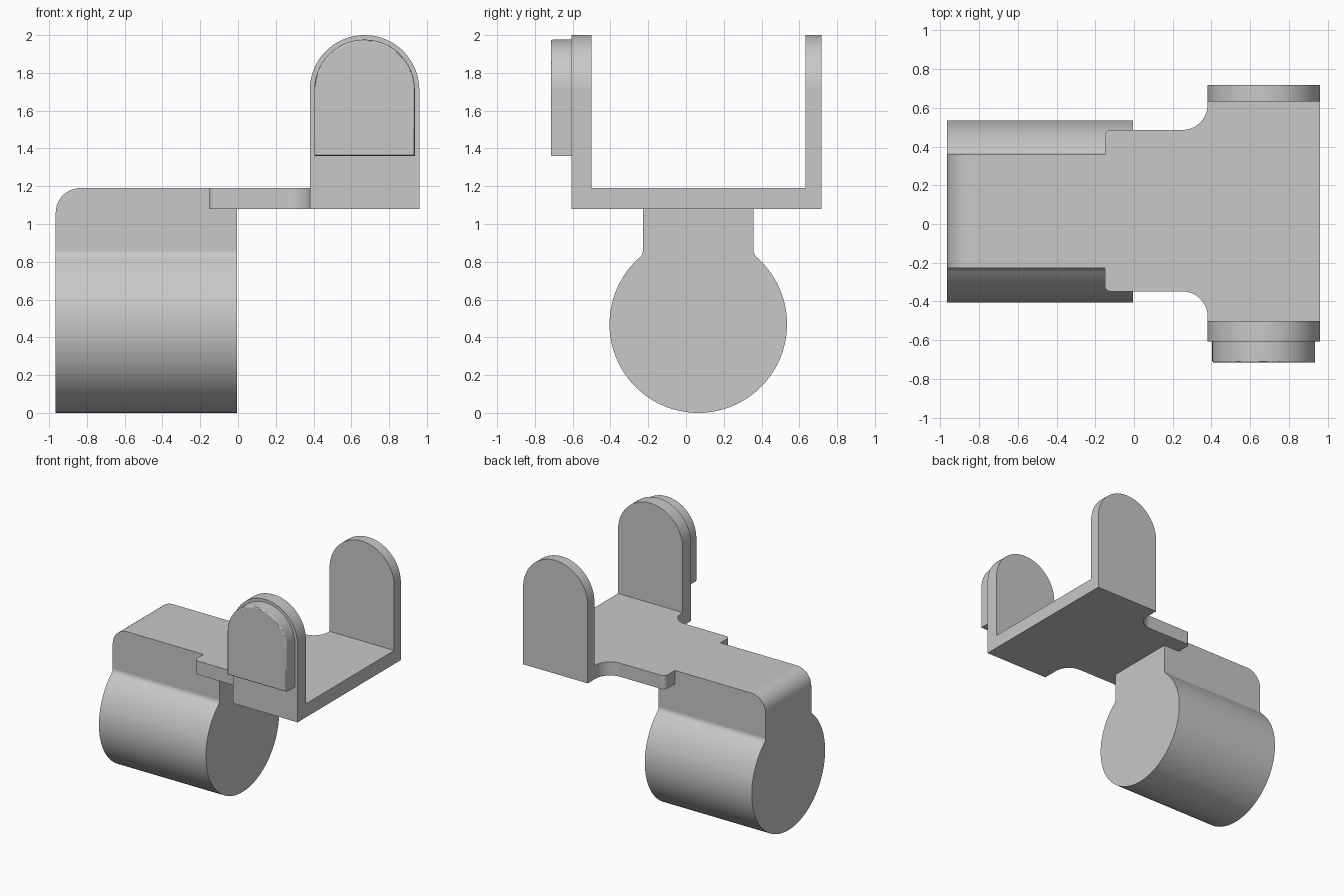
import bpy, bmesh, math
from mathutils import Vector

cube = bpy.data.objects.get("Cube")
if cube:
    bpy.data.objects.remove(cube, do_unlink=True)

grey = bpy.data.materials.new("plain grey")
grey.use_nodes = True
grey.diffuse_color = (0.58, 0.58, 0.58, 1)
grey.node_tree.nodes["Principled BSDF"].inputs["Base Color"].default_value = grey.diffuse_color


def arc(cx, cy, r, start, end, steps):
    """Points on an arc, angles in degrees."""
    angles = [math.radians(start + (end - start) * i / steps) for i in range(steps + 1)]
    return [(cx + r * math.cos(a), cy + r * math.sin(a)) for a in angles]


def prism(name, profile, axis, lo, hi, bevel_rule=None, offset=0, segments=1):
    """Extrude a 2D profile along an axis, optionally rounding the edges a rule picks."""
    def place(p, t):
        c = list(p)
        c.insert(axis, t)
        return c
    bm = bmesh.new()
    face = bm.faces.new([bm.verts.new(place(p, lo)) for p in profile])
    grown = bmesh.ops.extrude_face_region(bm, geom=[face])["geom"]
    shift = Vector(place((0, 0), hi - lo))
    bmesh.ops.translate(bm, vec=shift, verts=[v for v in grown if isinstance(v, bmesh.types.BMVert)])
    bmesh.ops.recalc_face_normals(bm, faces=bm.faces)
    if bevel_rule:
        edges = [e for e in bm.edges if all(bevel_rule(v.co) for v in e.verts)]
        bmesh.ops.bevel(bm, geom=edges, offset=offset, segments=segments,
                        profile=0.5, affect='EDGES')
    mesh = bpy.data.meshes.new(name)
    bm.to_mesh(mesh)
    bm.free()
    mesh.materials.append(grey)
    ob = bpy.data.objects.new(name, mesh)
    bpy.context.collection.objects.link(ob)
    return ob


def select(ob):
    bpy.ops.object.select_all(action='DESELECT')
    ob.select_set(True)
    bpy.context.view_layer.objects.active = ob


def join_solid(base, other):
    select(base)
    mod = base.modifiers.new("union", 'BOOLEAN')
    mod.operation, mod.solver, mod.object = 'UNION', 'EXACT', other
    bpy.ops.object.modifier_apply(modifier=mod.name)
    bpy.data.objects.remove(other, do_unlink=True)


def finish(ob):
    select(ob)
    bpy.ops.object.shade_smooth_by_angle(angle=math.radians(30))
    mod = ob.modifiers.new("even shading", 'WEIGHTED_NORMAL')
    mod.keep_sharp = True


def arch(cx, cz, r, bottom):
    return [(cx - r, bottom), (cx + r, bottom)] + arc(cx, cz, r, 0, 180, 40)


PLATE_LOW, PLATE_TOP = 1.08, 1.19

# Barrel and neck: keyhole section with small fillets, rounded at the outer top edge
mid_y, radius, half_neck, fillet = 0.065, 0.47, 0.293, 0.05
dx = half_neck + fillet
dz = math.sqrt((radius + fillet) ** 2 - dx ** 2)
lean = math.degrees(math.atan2(dz, dx))
half = arc(0, radius, radius, -90, lean, 48)
half += arc(dx, radius + dz, fillet, 180 + lean, 180, 6)
half.append((half_neck, PLATE_TOP))
keyhole = [(mid_y + y, z) for y, z in half]
keyhole += [(mid_y - y, z) for y, z in reversed(half[1:])]
bracket = prism("bracket", keyhole, 0, -0.965, -0.005,
                lambda c: c.x < -0.9 and c.z > PLATE_TOP - 0.01, 0.13, 12)

# Flat plate: narrow tongue that flares to full width with concave corners
front, back, left, flare, right = -0.348, 0.486, -0.15, 0.38, 0.96
cove, corner = 0.13, 0.03
outline = arc(left + corner, front + corner, corner, 180, 270, 6)
outline += arc(flare - cove, front - cove, cove, 90, 0, 16)
outline += [(flare, -0.56), (right, -0.56), (right, 0.67), (flare, 0.67)]
outline += arc(flare - cove, back + cove, cove, 0, -90, 16)
outline += arc(left + corner, back - corner, corner, 90, 180, 6)
join_solid(bracket, prism("plate", outline, 2, PLATE_LOW, PLATE_TOP))

# Upright arms with round tops
arm = arch(0.67, 1.71, 0.29, PLATE_LOW)
for name, lo, hi in (("front_arm", -0.607, -0.5), ("back_arm", 0.632, 0.717)):
    join_solid(bracket, prism(name, arm, 1, lo, hi))
finish(bracket)

# Raised pad on the outside of the front arm, with a softened rim
pad = prism("front_pad", arch(0.67, 1.71, 0.266, 1.36), 1, -0.716, -0.606,
            lambda c: c.y < -0.71, 0.01, 3)
finish(pad)
